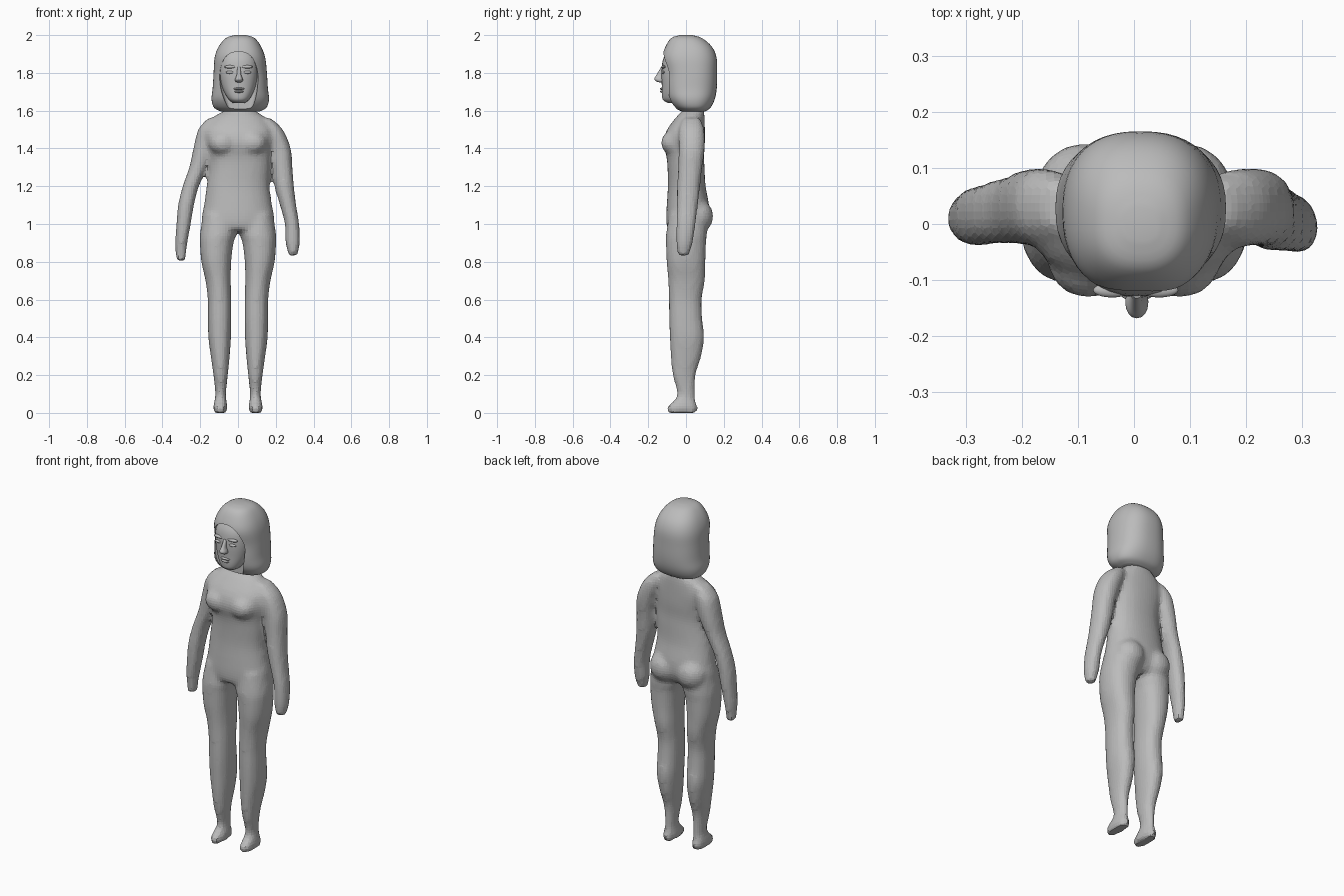
import bpy
import bmesh
import math
from mathutils import Matrix, Vector

default_cube = bpy.data.objects.get("Cube")
if default_cube:
    bpy.data.objects.remove(default_cube, do_unlink=True)

grey = bpy.data.materials.new("plain grey")
grey.use_nodes = True
grey.diffuse_color = (0.5, 0.5, 0.5, 1)
grey.node_tree.nodes["Principled BSDF"].inputs["Base Color"].default_value = grey.diffuse_color


def spline(rows, steps):
    """Smoothly resample a list of cross-sections."""
    rows = [Vector(row) for row in rows]
    result = []
    for i in range(len(rows) - 1):
        a, b = rows[i], rows[i + 1]
        before = rows[max(i - 1, 0)]
        after = rows[min(i + 2, len(rows) - 1)]
        for s in range(steps):
            t = s / steps
            result.append(a + (b - before) * (t / 2)
                          + (before * 2 - a * 5 + b * 4 - after) * (t * t / 2)
                          + (a * 3 - before - b * 3 + after) * (t ** 3 / 2))
    return result + [rows[-1]]


def loft(bm, sections, power=2.2, sides=32, steps=4):
    """Skin horizontal rounded sections given as (z, x, y, half width, half depth)."""
    rings = []
    for z, x, y, half_width, half_depth in spline(sections, steps):
        ring = []
        for i in range(sides):
            angle = math.tau * i / sides
            c, s = math.cos(angle), math.sin(angle)
            px = math.copysign(abs(c) ** (2 / power), c) * half_width
            py = math.copysign(abs(s) ** (2 / power), s) * half_depth
            ring.append(bm.verts.new((x + px, y + py, z)))
        rings.append(ring)
    for low, high in zip(rings, rings[1:]):
        for i in range(sides):
            j = (i + 1) % sides
            bm.faces.new((low[i], low[j], high[j], high[i]))
    bm.faces.new(rings[0])
    bm.faces.new(rings[-1])


def ball(bm, centre, radii):
    """Add an ellipsoid."""
    matrix = Matrix.Translation(centre) @ Matrix.Diagonal((*radii, 1))
    bmesh.ops.create_uvsphere(bm, u_segments=20, v_segments=12, radius=1, matrix=matrix)


def finish(name, bm, smooth=True):
    """Turn a bmesh into a grey object."""
    bmesh.ops.recalc_face_normals(bm, faces=bm.faces)
    mesh = bpy.data.meshes.new(name)
    bm.to_mesh(mesh)
    bm.free()
    mesh.materials.append(grey)
    obj = bpy.data.objects.new(name, mesh)
    bpy.context.collection.objects.link(obj)
    if smooth:
        shade(obj)
    return obj


def shade(obj):
    bpy.ops.object.select_all(action="DESELECT")
    obj.select_set(True)
    bpy.context.view_layer.objects.active = obj
    bpy.ops.object.shade_smooth_by_angle(angle=math.radians(50))


# Body: torso and neck
body = bmesh.new()
loft(body, [
    (1.68, .01, .03, .055, .05),
    (1.61, .01, .04, .07, .053),
    (1.57, .005, .025, .13, .073),
    (1.5, 0, 0, .18, .1),
    (1.43, .005, -.01, .175, .11),
    (1.36, .01, -.004, .163, .1),
    (1.3, .01, 0, .161, .098),
    (1.2, 0, .004, .166, .1),
    (1.1, 0, .01, .18, .112),
    (1.03, 0, .008, .193, .113),
    (.98, 0, 0, .18, .1),
    (.965, 0, 0, .15, .08),
])

# Body: chest, seat and legs on both sides
leg = [
    (1.05, .1, .01, .085, .1),
    (.95, .105, .003, .096, .108),
    (.9, .113, 0, .089, .106),
    (.8, .115, 0, .079, .103),
    (.7, .105, .003, .067, .097),
    (.6, .098, -.004, .062, .087),
    (.5, .097, -.002, .062, .088),
    (.4, .097, .005, .06, .091),
    (.3, .094, 0, .05, .081),
    (.2, .092, -.01, .038, .061),
    (.1, .092, 0, .028, .047),
    (.06, .093, -.01, .033, .06),
    (.03, .094, -.02, .037, .083),
    (0, .094, -.02, .034, .078),
]
for side in (-1, 1):
    ball(body, (side * .08, -.065, 1.43), (.075, .068, .065))
    ball(body, (side * .088, .06, 1.04), (.088, .085, .09))
    loft(body, [(z, side * x, y, w, d) for z, x, y, w, d in leg])

# Body: arms, hanging a little differently on each side
left_arm = [
    (1.56, .14, .03, .035, .045),
    (1.5, .18, .03, .057, .067),
    (1.4, .22, .03, .059, .069),
    (1.3, .235, .022, .053, .064),
    (1.2, .245, .014, .051, .061),
    (1.1, .265, .007, .043, .056),
    (1.0, .286, 0, .038, .051),
    (.9, .29, -.008, .038, .043),
    (.83, .291, -.015, .022, .028),
]
right_arm = [
    (1.56, -.125, .03, .035, .045),
    (1.5, -.155, .03, .055, .067),
    (1.4, -.18, .03, .056, .069),
    (1.3, -.21, .026, .048, .062),
    (1.2, -.25, .02, .043, .056),
    (1.1, -.275, .014, .042, .054),
    (1.0, -.288, .012, .038, .05),
    (.9, -.3, .01, .032, .041),
    (.805, -.303, .01, .024, .028),
]
loft(body, left_arm)
loft(body, right_arm)

# Fuse the body into one faceted skin
body_object = finish("body", body, smooth=False)
fuse = body_object.modifiers.new("fuse", "REMESH")
fuse.mode = "VOXEL"
fuse.voxel_size = .015
relax = body_object.modifiers.new("relax", "SMOOTH")
relax.factor = .5
relax.iterations = 4

# Hair: rounded bob with an arch cut for the face
hair = bmesh.new()
loft(hair, [
    (2.0, .012, 0, .03, .03),
    (1.985, .012, .003, .075, .08),
    (1.94, .01, .014, .112, .122),
    (1.88, .01, .018, .134, .144),
    (1.8, .012, .026, .141, .139),
    (1.72, .012, .026, .146, .137),
    (1.66, .012, .028, .152, .124),
    (1.615, .012, .035, .138, .094),
    (1.595, .012, .04, .1, .06),
], power=2.4, sides=48)
hair_object = finish("hair", hair)

arch = bmesh.new()
loft(arch, [
    (1.55, .012, -.2, .05, .15),
    (1.64, .01, -.2, .078, .15),
    (1.72, .005, -.2, .099, .15),
    (1.8, .003, -.2, .103, .15),
    (1.87, .003, -.2, .079, .15),
    (1.9, .003, -.2, .05, .15),
    (1.912, .003, -.2, .015, .15),
], power=8)
arch_object = finish("face_arch_cutter", arch, smooth=False)
arch_object.hide_render = True
cut = hair_object.modifiers.new("face arch", "BOOLEAN")
cut.operation = "DIFFERENCE"
cut.solver = "EXACT"
cut.object = arch_object
depsgraph = bpy.context.evaluated_depsgraph_get()
carved = bpy.data.meshes.new_from_object(hair_object.evaluated_get(depsgraph))
hair_object.modifiers.clear()
hair_object.data = carved
bpy.data.objects.remove(arch_object, do_unlink=True)
shade(hair_object)

# Face
face = bmesh.new()
loft(face, [
    (1.64, .005, -.055, .03, .04),
    (1.655, .005, -.06, .05, .06),
    (1.68, .005, -.055, .068, .072),
    (1.73, .004, -.04, .09, .088),
    (1.8, .003, -.03, .103, .1),
    (1.87, .003, -.025, .1, .097),
    (1.92, .003, -.015, .08, .08),
], power=2.3)
finish("face", face)

# Nose
nose = bmesh.new()
loft(nose, [
    (1.83, .005, -.124, .008, .008),
    (1.79, .005, -.136, .012, .02),
    (1.768, .005, -.14, .02, .028),
    (1.755, .005, -.135, .019, .022),
    (1.75, .005, -.132, .01, .01),
], sides=16)
finish("nose", nose)

# Lips
lips = bmesh.new()
for height, width in ((1.716, .03), (1.701, .025)):
    ball(lips, (.005, -.122, height), (width, .016, .007))
finish("lips", lips)

# Eyelids and brows
for name, side in (("right", -1), ("left", 1)):
    lid = bmesh.new()
    ball(lid, (.003 + side * .044, -.12, 1.803), (.024, .01, .008))
    finish(name + "_eyelid", lid)
    brow = bmesh.new()
    ball(brow, (.003 + side * .042, -.118, 1.832), (.034, .013, .009))
    finish(name + "_brow", brow)
